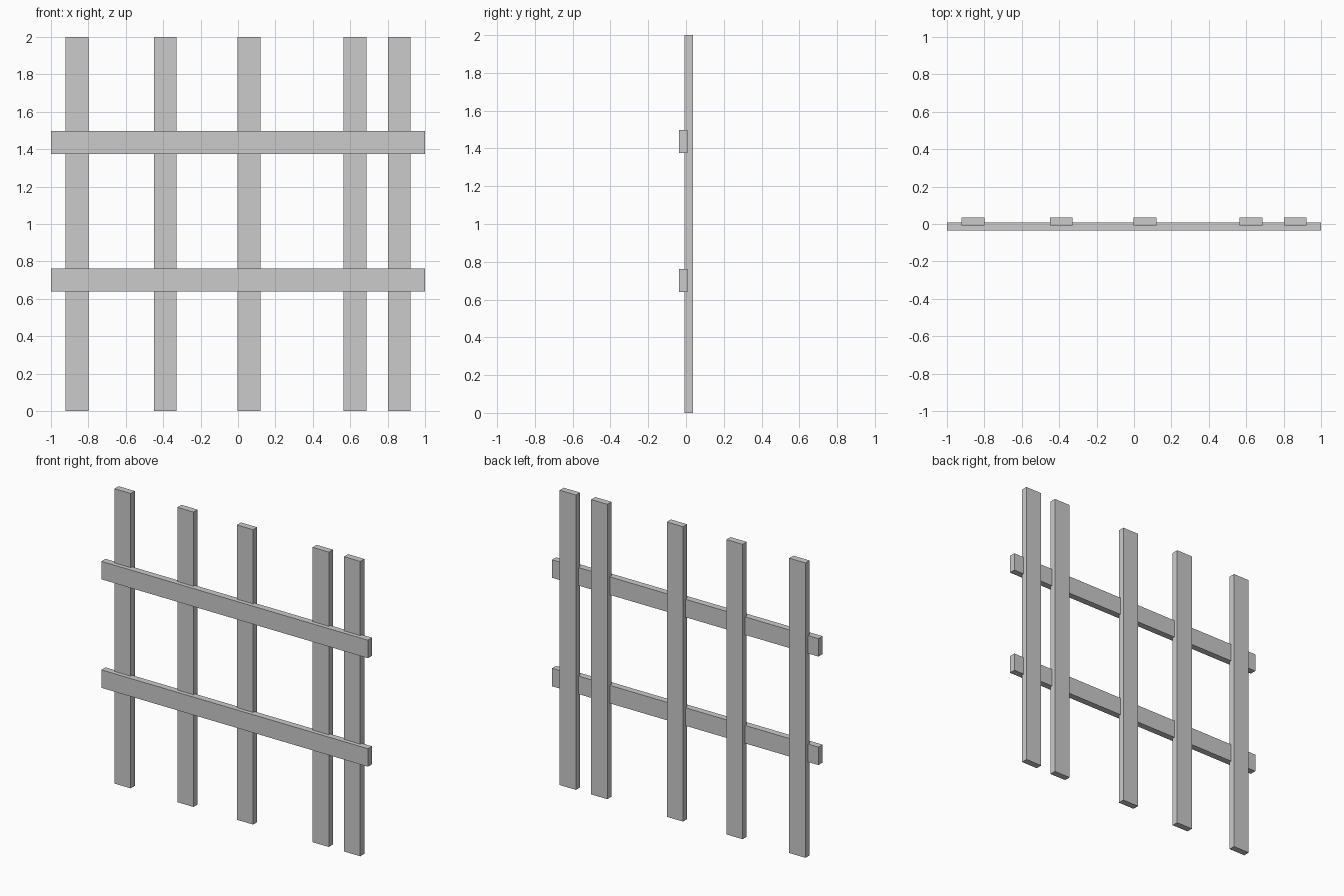
import bpy

if "Cube" in bpy.data.objects:
    bpy.data.objects.remove(bpy.data.objects["Cube"])

WIDTH = 0.122   # board face width
THICK = 0.044   # board thickness


def board(name, size, location):
    bpy.ops.mesh.primitive_cube_add(size=1, location=location)
    obj = bpy.context.object
    obj.name = name
    obj.scale = size
    bpy.ops.object.transform_apply(location=False, rotation=False, scale=True)
    return obj


# Upright slats, unevenly spaced, at the back
for i, x in enumerate((-0.861, -0.389, 0.058, 0.626, 0.862), 1):
    board(f"slat_{i}", (WIDTH, THICK, 2.0), (x, 0.014, 1.0))

# Horizontal rails, across the front, slightly let into the slats
for name, z in (("lower_rail", 0.70), ("upper_rail", 1.436)):
    board(name, (2.0, THICK, WIDTH), (0, -0.014, z))
